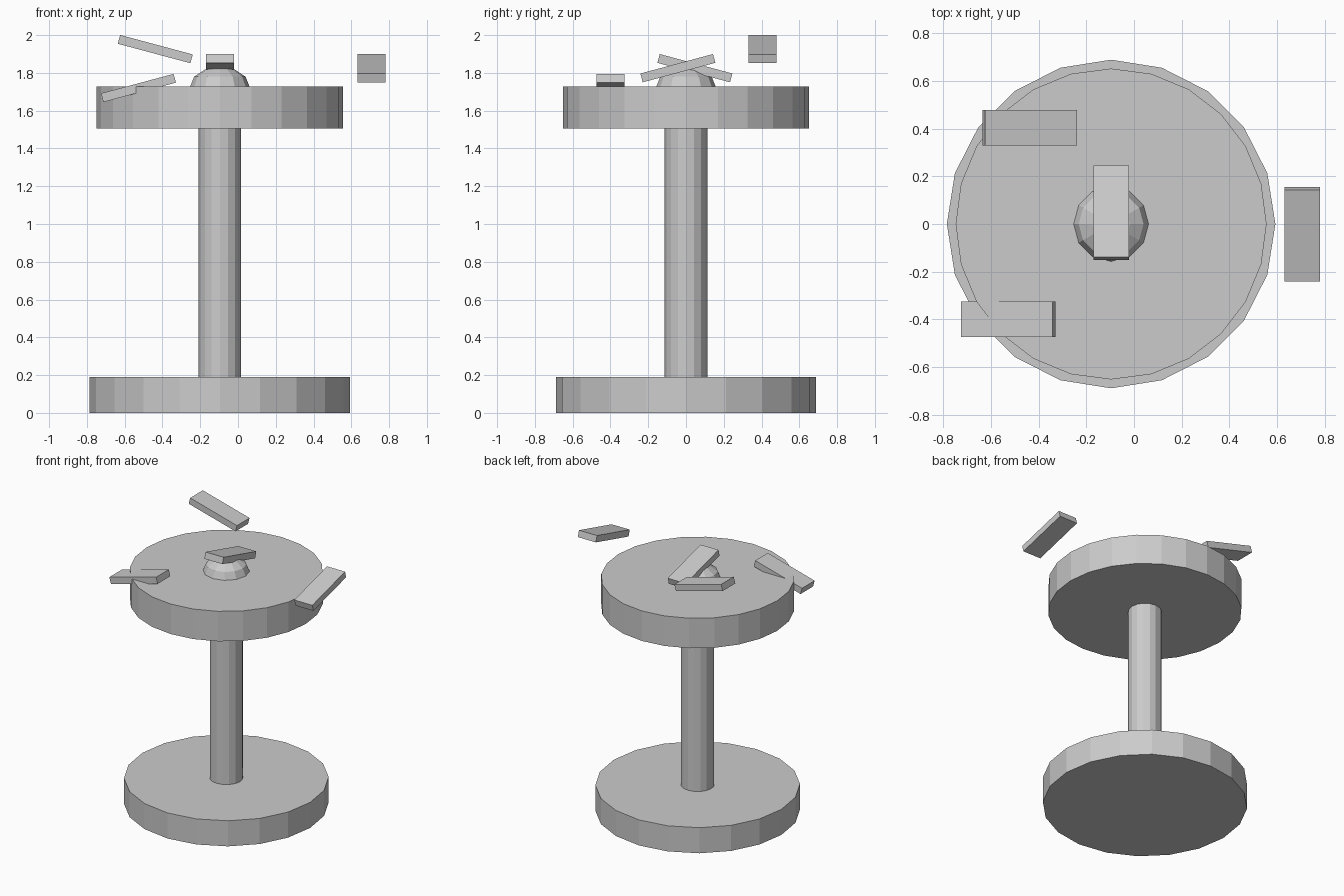
import bpy
from math import radians

if "Cube" in bpy.data.objects:
    bpy.data.objects.remove(bpy.data.objects["Cube"])

CX = -0.096  # stand axis


def disc(name, radius, z0, z1, sides):
    # Blender cylinders start with a vertex on +y, turn so one sits on +x
    bpy.ops.mesh.primitive_cylinder_add(
        vertices=sides, radius=radius, depth=z1 - z0,
        location=(CX, 0, (z0 + z1) / 2), rotation=(0, 0, radians(90)))
    bpy.context.object.name = name


def plank(name, location, heading):
    # flat block with its end towards the heading raised by 15 degrees
    bpy.ops.mesh.primitive_cube_add(
        size=1, location=location, rotation=(0, radians(-15), radians(heading)))
    ob = bpy.context.object
    ob.name = name
    ob.scale = (0.398, 0.148, 0.048)


# Stand
disc("base", 0.689, 0, 0.19, 20)
disc("column", 0.113, 0.18, 1.51, 16)
disc("top_disc", 0.652, 1.505, 1.728, 24)

# Flattened low-poly dome
bpy.ops.mesh.primitive_uv_sphere_add(
    segments=12, ring_count=6, radius=1, location=(CX, 0, 1.728))
dome = bpy.context.object
dome.name = "dome"
dome.scale = (0.157, 0.157, 0.104)

# Loose tilted planks
plank("plank_back_left", (-0.438, 0.404, 1.926), 180)
plank("plank_front_left", (-0.527, -0.4, 1.72), 0)
plank("plank_centre", (CX, 0.047, 1.825), -90)
plank("plank_right", (0.706, -0.043, 1.825), 90)
